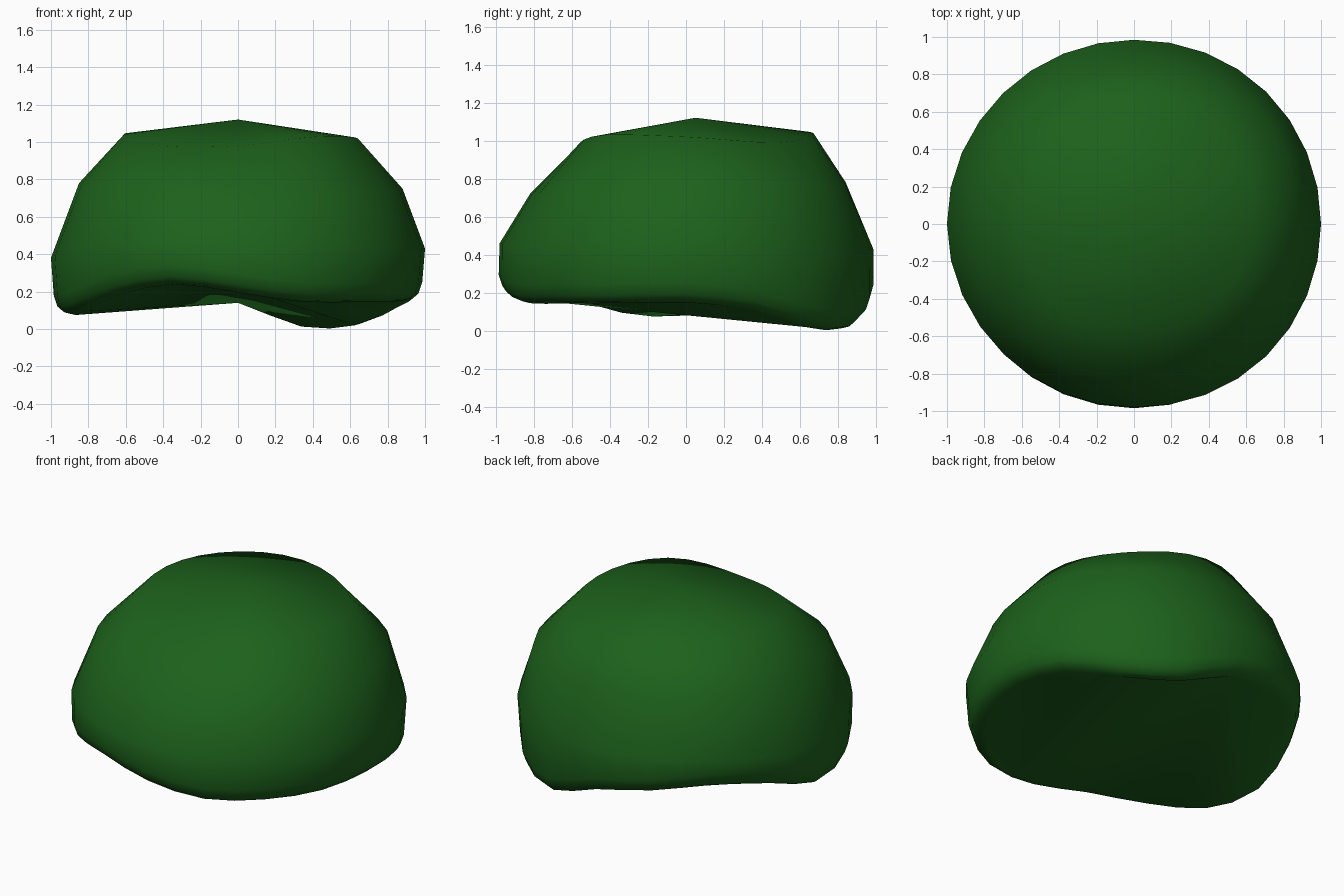
import bpy
import bmesh
from math import sin, cos, tau

if "Cube" in bpy.data.objects:
    bpy.data.objects.remove(bpy.data.objects["Cube"])

SEGMENTS = 32


def sample(values, turn):
    """Smooth cyclic interpolation of values spread evenly round the ring."""
    n = len(values)
    pos = turn * n
    i = int(pos)
    t = pos - i
    a, b, c, d = (values[(i + k) % n] for k in (-1, 0, 1, 2))
    return 0.5 * (2 * b + (c - a) * t + (2 * a - 5 * b + 4 * c - d) * t ** 2
                  + (3 * b - a - 3 * c + d) * t ** 3)


# Wavy lower rim: heights every 22.5 degrees, starting at +x
rim = [0.15, 0.11, 0.02, 0.013, 0.14, 0.20, 0.24, 0.19,
       0.08, 0.095, 0.185, 0.24, 0.195, 0.145, 0.145, 0.145]

# Rings from top to bottom: (radii, heights), starting at +x
rings = [
    ([0.64, 0.68, 0.67, 0.64, 0.61, 0.60, 0.56, 0.61],
     [1.02, 0.99, 1.04, 1.05, 1.04, 0.98, 0.98, 1.03]),
    ([0.88, 0.90, 0.84, 0.86, 0.85, 0.85, 0.82, 0.87],
     [0.75, 0.76, 0.78, 0.79, 0.78, 0.77, 0.72, 0.72]),
    ([1.00, 1.00, 0.985, 0.99, 1.00, 0.985, 0.98, 1.00],
     [0.43, 0.40, 0.43, 0.43, 0.38, 0.45, 0.46, 0.44]),
]
# Rounded turn-under just above the rim
rings += [([r], [z + lift for z in rim])
          for r, lift in ((0.985, 0.10), (0.965, 0.04), (0.93, 0.01), (0.885, 0))]

# Leaf canopy: lumpy dome with a pointed top
bm = bmesh.new()
loops = []
for radii, heights in rings:
    loop = []
    for s in range(SEGMENTS):
        turn = s / SEGMENTS
        r = sample(radii, turn)
        loop.append(bm.verts.new((r * cos(tau * turn), r * sin(tau * turn),
                                  max(0.0, sample(heights, turn)))))
    loops.append(loop)
top = bm.verts.new((0, 0.05, 1.12))
for s in range(SEGMENTS):
    n = (s + 1) % SEGMENTS
    bm.faces.new((top, loops[0][s], loops[0][n]))
    for upper, lower in zip(loops, loops[1:]):
        bm.faces.new((upper[s], lower[s], lower[n], upper[n]))

# Underside: broad cap at the back left, fans from back and front over the rest
base = loops[-1]
BACK, LEFT, FRONT, RIGHT = 8, 17, 25, 4


def fan(hub, start, end):
    for s in range(start, end):
        bm.faces.new((base[hub], base[(s + 1) % SEGMENTS], base[s % SEGMENTS]))


bm.faces.new(base[BACK:LEFT + 1][::-1])
fan(BACK, LEFT, FRONT)
fan(BACK, RIGHT, BACK - 1)
fan(FRONT, FRONT + 1, SEGMENTS + RIGHT)
bm.faces.new((base[BACK], base[RIGHT], base[FRONT]))
bmesh.ops.recalc_face_normals(bm, faces=bm.faces[:])
for f in bm.faces:
    f.smooth = True

mesh = bpy.data.meshes.new("leaf_canopy")
bm.to_mesh(mesh)
bm.free()
canopy = bpy.data.objects.new("leaf_canopy", mesh)
bpy.context.collection.objects.link(canopy)

# Leaf colour
green = bpy.data.materials.new("leaf_green")
green.diffuse_color = (0.012, 0.12, 0.011, 1)
green.use_nodes = True
green.node_tree.nodes["Principled BSDF"].inputs["Base Color"].default_value = green.diffuse_color
mesh.materials.append(green)
